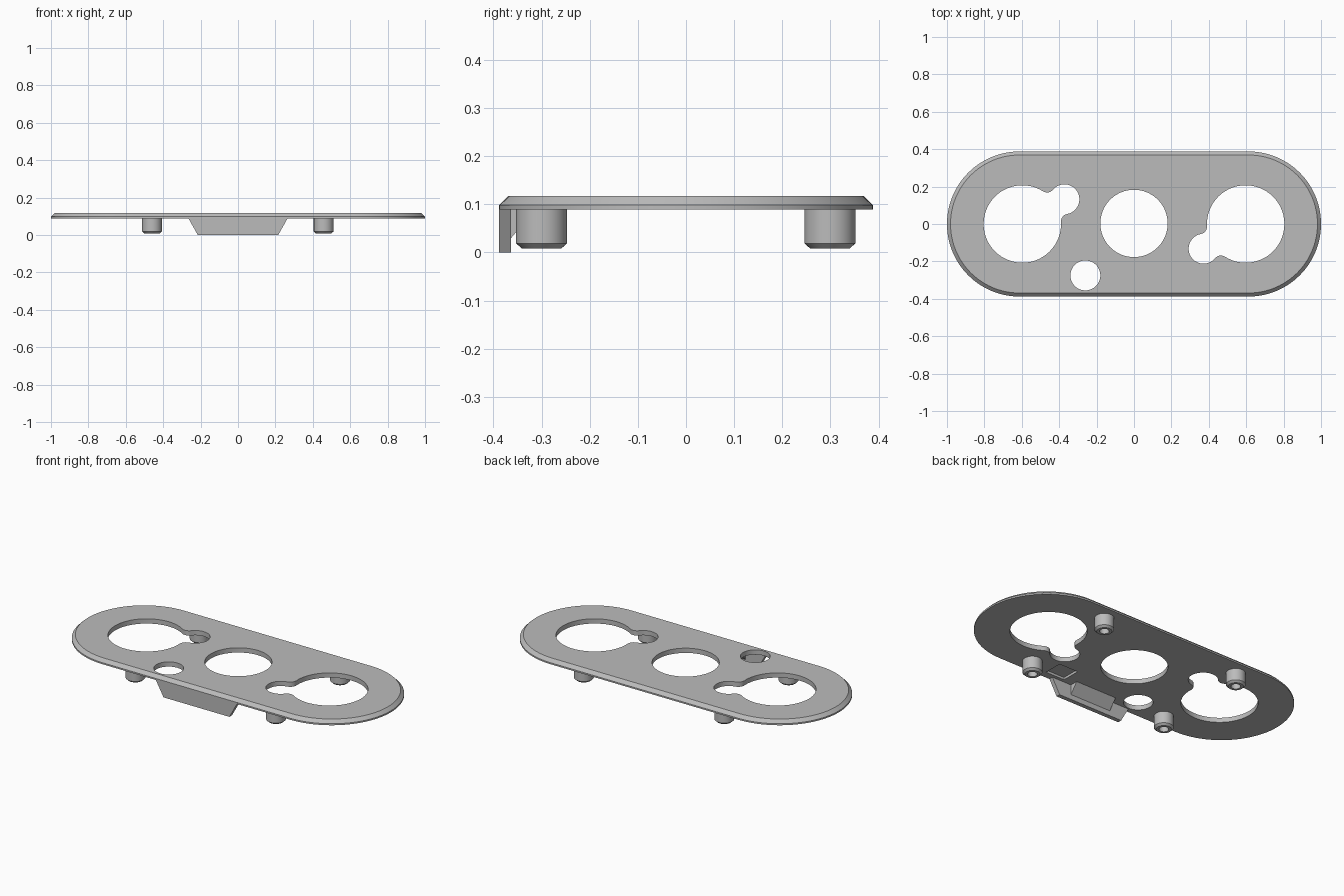
import bpy, bmesh
from math import pi, sin, cos, atan2, hypot, sqrt

cube = bpy.data.objects.get("Cube")
if cube:
    bpy.data.objects.remove(cube)

grey = bpy.data.materials.new("light_grey")
grey.use_nodes = True
colour = (0.5, 0.5, 0.5, 1)
grey.diffuse_color = colour
grey.node_tree.nodes["Principled BSDF"].inputs["Base Color"].default_value = colour

BOTTOM, SHOULDER, TOP = 0.089, 0.098, 0.117


def arc(cx, cy, r, a0, a1, n=32):
    steps = [a0 + (a1 - a0) * i / n for i in range(n + 1)]
    return [(cx + r * cos(a), cy + r * sin(a)) for a in steps]


def circle(cx, cy, r, n=64):
    return arc(cx, cy, r, 0, 2 * pi, n)[:-1]


def at_z(outline, z):
    return [(x, y, z) for x, y in outline]


def loft(name, rings):
    """Join equal-length closed rings with quads and cap both ends."""
    bm = bmesh.new()
    rows = [[bm.verts.new(p) for p in ring] for ring in rings]
    n = len(rows[0])
    for a, b in zip(rows, rows[1:]):
        for i in range(n):
            j = (i + 1) % n
            bm.faces.new((a[i], a[j], b[j], b[i]))
    bm.faces.new(rows[0][::-1])
    bm.faces.new(rows[-1])
    bmesh.ops.recalc_face_normals(bm, faces=bm.faces)
    mesh = bpy.data.meshes.new(name)
    bm.to_mesh(mesh)
    bm.free()
    mesh.materials.append(grey)
    obj = bpy.data.objects.new(name, mesh)
    bpy.context.collection.objects.link(obj)
    return obj


def activate(obj):
    bpy.ops.object.select_all(action="DESELECT")
    obj.select_set(True)
    bpy.context.view_layer.objects.active = obj


def smooth(obj):
    activate(obj)
    bpy.ops.object.shade_smooth_by_angle(angle=0.5)


def cut(obj, outline, z0, z1):
    cutter = loft("cutter", [at_z(outline, z0), at_z(outline, z1)])
    cutter.hide_render = True
    mod = obj.modifiers.new("opening", "BOOLEAN")
    mod.operation, mod.solver, mod.object = "DIFFERENCE", "EXACT", cutter
    activate(obj)
    bpy.ops.object.modifier_apply(modifier=mod.name)
    bpy.data.objects.remove(cutter)


def stadium(inset):
    r, c = 0.388 - inset, 0.612
    return arc(c, 0, r, -pi / 2, pi / 2, 48) + arc(-c, 0, r, pi / 2, 3 * pi / 2, 48)


def keyhole(side):
    """Large hole blended into a small side hole by two fillets."""
    big, small, fillet = 0.207, 0.08, 0.04
    dx, dy = 0.225, 0.132
    d = hypot(dx, dy)
    a = ((big + fillet) ** 2 - (small + fillet) ** 2 + d * d) / (2 * d)
    h = sqrt((big + fillet) ** 2 - a * a)
    alpha, beta = atan2(h, a), atan2(h, a - d)
    pts = arc(0, 0, big, alpha, 2 * pi - alpha, 56)
    pts += arc(a, -h, fillet, pi - alpha, pi - beta, 10)[1:]
    pts += arc(d, 0, small, -beta, beta, 28)[1:]
    pts += arc(a, h, fillet, beta - pi, alpha - pi, 10)[1:-1]
    c, s = dx / d, dy / d
    return [(side * (-0.597 + x * c - y * s), side * (x * s + y * c)) for x, y in pts]


# Plate with a bevelled upper rim
plate = loft("plate", [at_z(stadium(0), BOTTOM), at_z(stadium(0), SHOULDER),
                       at_z(stadium(0.019), TOP)])

# Through openings
for outline in (circle(0, 0.003, 0.18), keyhole(1), keyhole(-1),
                circle(-0.26, -0.275, 0.08)):
    cut(plate, outline, 0, 0.2)

# Shallow square pocket underneath
cut(plate, [(0.2, -0.344), (0.325, -0.344), (0.325, -0.232), (0.2, -0.232)],
    0.05, BOTTOM + 0.014)
smooth(plate)

# Hollow-ended pegs
profile = [(0.026, 0.04), (0.026, 0.008), (0.041, 0.008), (0.053, 0.019), (0.053, BOTTOM)]
for x, side in ((-0.46, "right"), (0.458, "left")):
    for y, end in ((-0.3, "front"), (0.299, "back")):
        smooth(loft(f"{end}_{side}_peg",
                    [at_z(circle(x, y, r, 40), z) for r, z in profile]))

# Tapered front tab
tab = [(-0.265, BOTTOM), (-0.215, 0), (0.215, 0), (0.265, BOTTOM)]
loft("front_tab", [[(x, y, z) for x, z in tab] for y in (-0.388, -0.363)])

# Sloped brace behind the tab
brace = [(-0.363, BOTTOM), (-0.363, 0.03), (-0.315, BOTTOM)]
loft("tab_brace", [[(x, y, z) for y, z in brace] for x in (-0.136, 0.136)])
